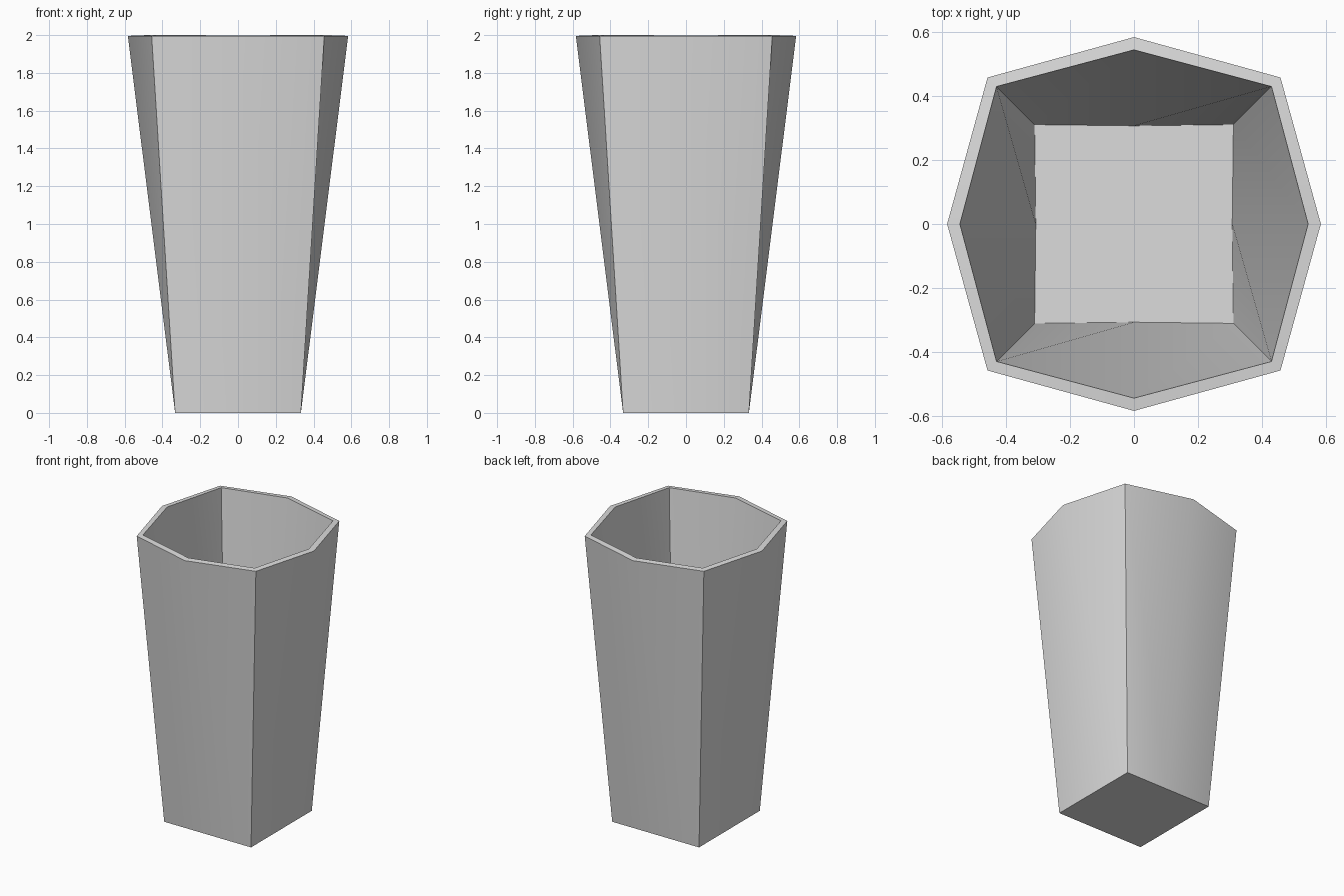
import bpy, bmesh, math

cube = bpy.data.objects.get("Cube")
if cube:
    bpy.data.objects.remove(cube)

# Clay grey material
grey = bpy.data.materials.new("light_grey")
grey.use_nodes = True
colour = (0.72, 0.72, 0.72, 1)
grey.diffuse_color = colour
grey.node_tree.nodes["Principled BSDF"].inputs["Base Color"].default_value = colour


def ring(bm, corner, middle, z):
    """Eight points, alternating side middles and square corners."""
    points = []
    for i in range(8):
        angle = i * math.pi / 4
        radius = corner * math.sqrt(2) if i % 2 else middle
        points.append(bm.verts.new((radius * math.cos(angle), radius * math.sin(angle), z)))
    return points


# Tapered shell: square base opening to an octagonal mouth
bm = bmesh.new()
base = ring(bm, 0.333, 0.333, 0)
mouth = ring(bm, 0.457, 0.583, 1.995)
for i in range(8):
    j = (i + 1) % 8
    bm.faces.new((base[j], mouth[j], mouth[i], base[i]))
bm.faces.new(base[::-1])
mesh = bpy.data.meshes.new("tapered_vase")
bm.to_mesh(mesh)
bm.free()
mesh.materials.append(grey)
vase = bpy.data.objects.new("tapered_vase", mesh)
bpy.context.collection.objects.link(vase)

# Wall thickness, then smooth bent sides with crisp corners
bpy.ops.object.select_all(action='DESELECT')
vase.select_set(True)
bpy.context.view_layer.objects.active = vase
wall = vase.modifiers.new("wall", 'SOLIDIFY')
wall.thickness = 0.04
wall.offset = -1
bpy.ops.object.modifier_apply(modifier=wall.name)
bpy.ops.object.shade_smooth_by_angle(angle=math.radians(40))
